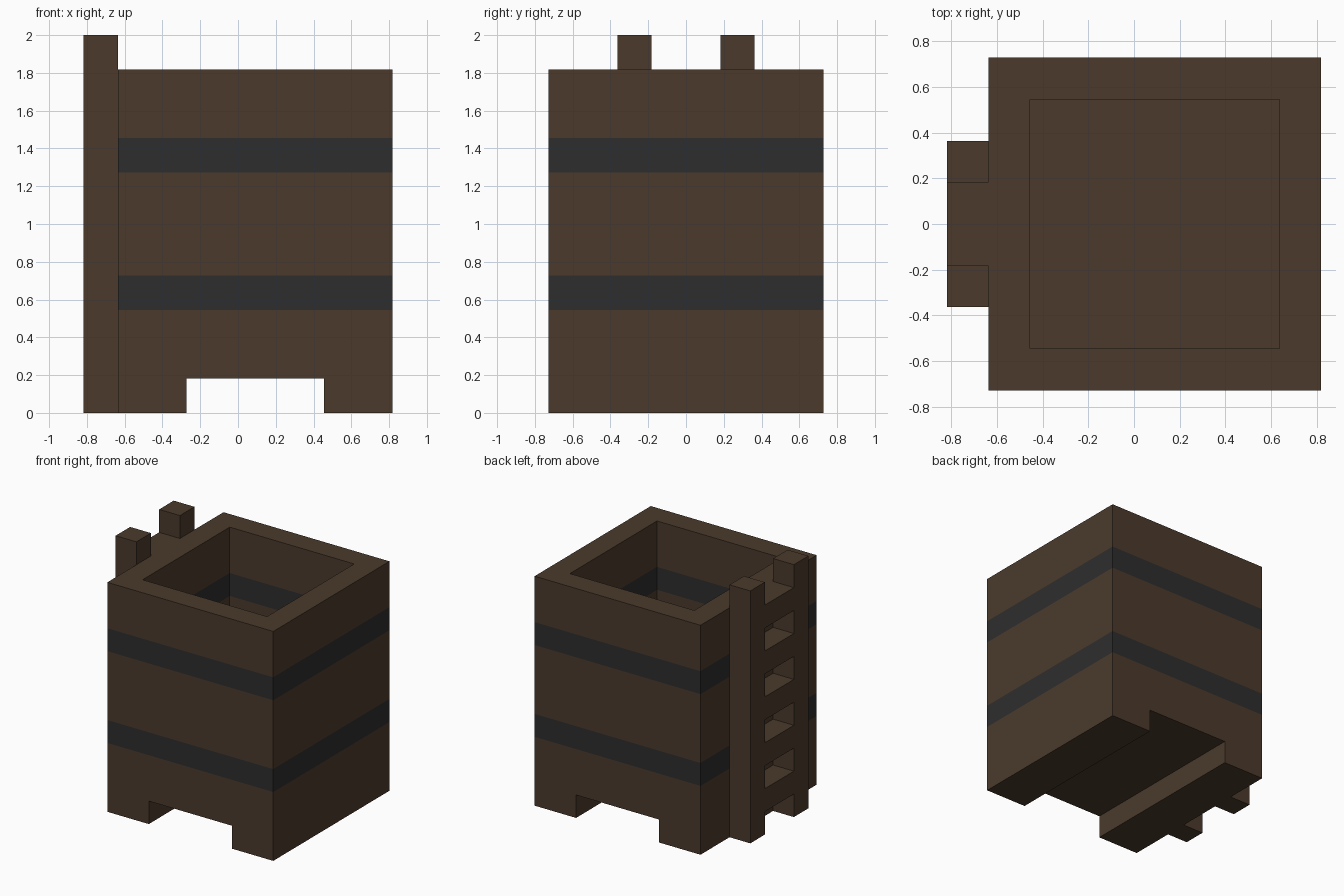
import bpy, bmesh

if "Cube" in bpy.data.objects:
    bpy.data.objects.remove(bpy.data.objects["Cube"])

U = 2 / 11  # block size: the model is 9 x 8 x 11 blocks


def material(name, rgb):
    m = bpy.data.materials.new(name)
    m.diffuse_color = (*rgb, 1)
    m.use_nodes = True
    m.node_tree.nodes["Principled BSDF"].inputs["Base Color"].default_value = m.diffuse_color
    return m


wood = material("dark wood", (0.070, 0.042, 0.025, ))
iron = material("dark iron", (0.027, 0.027, 0.027))


def finish(name, bm, mats):
    bmesh.ops.recalc_face_normals(bm, faces=bm.faces)
    mesh = bpy.data.meshes.new(name)
    bm.to_mesh(mesh)
    bm.free()
    for m in mats:
        mesh.materials.append(m)
    obj = bpy.data.objects.new(name, mesh)
    bpy.context.collection.objects.link(obj)
    return obj


def box(name, x, y, z):
    """Box from (low, high) block ranges on each axis."""
    bm = bmesh.new()
    bmesh.ops.create_cube(bm, size=1)
    for v in bm.verts:
        v.co = [(r[0] if c < 0 else r[1]) * U for c, r in zip(v.co, (x, y, z))]
    return finish(name, bm, [wood])


# Tub: square rings lofted up the outside and down the inside, bands by height
CX = 0.5
rings = [(4, z) for z in (1, 3, 4, 7, 8, 10)] + [(3, z) for z in (10, 8, 7, 4, 3, 2)]
bm = bmesh.new()
loops = [[bm.verts.new(((CX + sx * h) * U, sy * h * U, z * U))
          for sx, sy in ((-1, -1), (1, -1), (1, 1), (-1, 1))] for h, z in rings]
for a, b in zip(loops, loops[1:]):
    for i in range(4):
        j = (i + 1) % 4
        f = bm.faces.new((a[i], a[j], b[j], b[i]))
        mid = f.calc_center_median().z / U
        f.material_index = int(3 < mid < 4 or 7 < mid < 8)
bm.faces.new(loops[0])   # underside
bm.faces.new(loops[-1])  # inner floor
finish("tub", bm, [wood, iron])

# Runners under the tub
box("left_runner", (-3.5, -1.5), (-4, 4), (0, 1))
box("right_runner", (2.5, 4.5), (-4, 4), (0, 1))

# Ladder on the left side
box("front_ladder_post", (-4.5, -3.5), (-2, -1), (0, 11))
box("back_ladder_post", (-4.5, -3.5), (1, 2), (0, 11))
for k in range(5):
    box(f"ladder_rung_{k + 1}", (-4.5, -3.5), (-1, 1), (2 * k + 1, 2 * k + 2))
